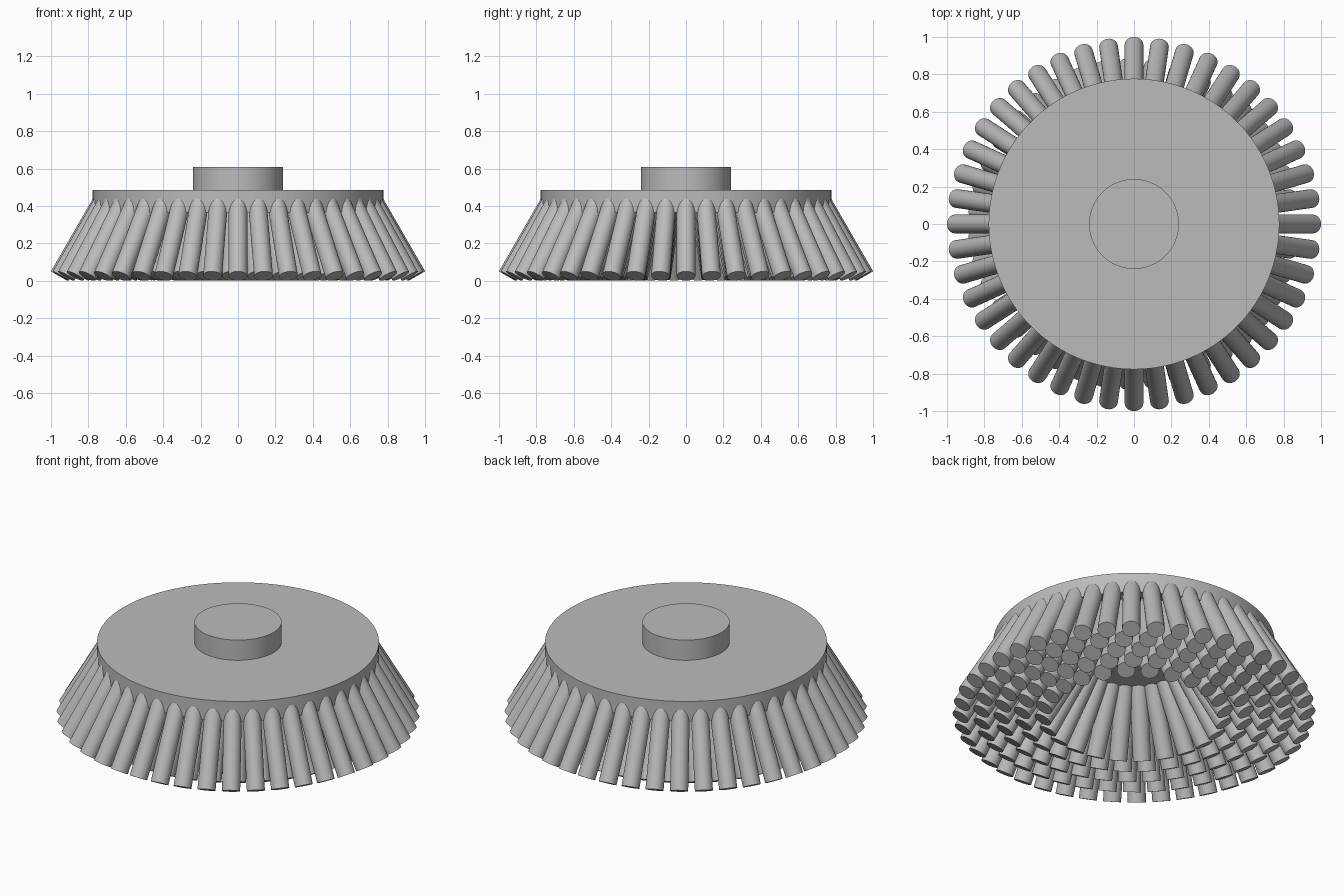
import bpy, bmesh, math
from mathutils import Matrix, Vector

cube = bpy.data.objects.get("Cube")
if cube:
    bpy.data.objects.remove(cube, do_unlink=True)

grey = bpy.data.materials.new("plain grey")
grey.use_nodes = True
colour = (0.5, 0.5, 0.5, 1)
grey.diffuse_color = colour
grey.node_tree.nodes["Principled BSDF"].inputs["Base Color"].default_value = colour


def finish(name, bm):
    mesh = bpy.data.meshes.new(name)
    bm.to_mesh(mesh)
    bm.free()
    mesh.materials.append(grey)
    obj = bpy.data.objects.new(name, mesh)
    bpy.context.collection.objects.link(obj)
    bpy.ops.object.select_all(action="DESELECT")
    obj.select_set(True)
    bpy.context.view_layer.objects.active = obj
    bpy.ops.object.shade_smooth_by_angle(angle=math.radians(35))


def add_cylinder(bm, radius, length, matrix, sides):
    bmesh.ops.create_cone(bm, cap_ends=True, segments=sides, radius1=radius,
                          radius2=radius, depth=length, matrix=matrix)


def upright_cylinder(name, radius, bottom, top):
    bm = bmesh.new()
    add_cylinder(bm, radius, top - bottom,
                 Matrix.Translation((0, 0, (top + bottom) / 2)), 128)
    finish(name, bm)


# Backing disc and the hub on top of it
upright_cylinder("backing_disc", 0.777, 0.365, 0.487)
upright_cylinder("hub", 0.24, 0.48, 0.61)

# Rings of round bristle tufts, splayed outwards from the disc
TILT = math.radians(30)
TUFT_RADIUS, TUFT_LENGTH, TIP_HEIGHT = 0.05, 0.45, 0.026
OUTER_TIP, RING_STEP = 0.957, 0.113

for ring, count in enumerate((44, 39, 34, 29, 24)):
    tip = Vector((OUTER_TIP - ring * RING_STEP, 0, TIP_HEIGHT))
    axis = Vector((-math.sin(TILT), 0, math.cos(TILT)))
    lean = (Matrix.Translation(tip + axis * TUFT_LENGTH / 2)
            @ Matrix.Rotation(-TILT, 4, "Y"))
    bm = bmesh.new()
    for i in range(count):
        turn = Matrix.Rotation(math.tau * i / count, 4, "Z")
        add_cylinder(bm, TUFT_RADIUS, TUFT_LENGTH, turn @ lean, 32)
    finish(f"bristle_ring_{ring + 1}", bm)
